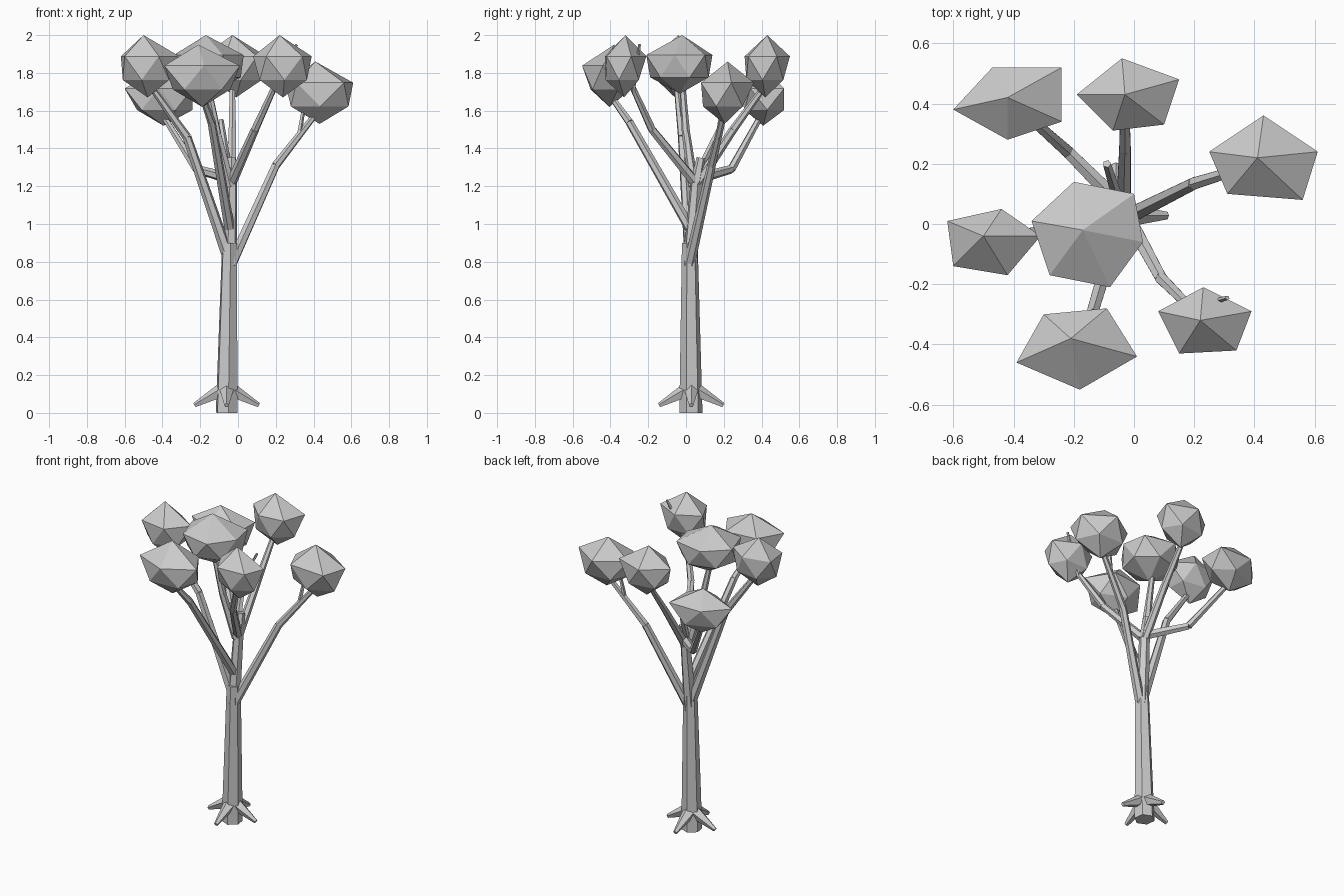
import bpy
import bmesh
from mathutils import Vector

default = bpy.data.objects.get("Cube")
if default:
    bpy.data.objects.remove(default, do_unlink=True)

# One plain grey for wood and foliage
grey = bpy.data.materials.new("plain grey")
grey.use_nodes = True
colour = (0.6, 0.6, 0.6, 1)
grey.diffuse_color = colour
grey.node_tree.nodes["Principled BSDF"].inputs["Base Color"].default_value = colour


def finish(name, bm):
    """Turn a bmesh into a flat shaded object."""
    bmesh.ops.recalc_face_normals(bm, faces=bm.faces)
    mesh = bpy.data.meshes.new(name)
    bm.to_mesh(mesh)
    bm.free()
    mesh.materials.append(grey)
    obj = bpy.data.objects.new(name, mesh)
    bpy.context.collection.objects.link(obj)
    return obj


def limb(name, points, start, end, sides=6):
    """Separate tapered prisms laid end to end along a path."""
    points = [Vector(p) for p in points]
    count = len(points) - 1
    bm = bmesh.new()
    for i in range(count):
        a, b = points[i], points[i + 1]
        axis = b - a
        turn = axis.to_track_quat("Z", "Y").to_matrix().to_4x4()
        turn.translation = (a + b) / 2
        bmesh.ops.create_cone(
            bm, cap_ends=True, segments=sides, depth=axis.length, matrix=turn,
            radius1=start + (end - start) * i / count,
            radius2=start + (end - start) * (i + 1) / count)
    return finish(name, bm)


def foliage(name, apex, bottom, outline):
    """Faceted clump: apex, wide ring, half-step lower ring, bottom point."""
    top = apex[2]
    height = top - bottom
    count = len(outline)
    middle = sum((Vector(p) for p in outline), Vector((0, 0))) / count
    bm = bmesh.new()
    tip = bm.verts.new(apex)
    base = bm.verts.new((middle.x, middle.y, bottom))
    upper, lower = [], []
    for i, p in enumerate(outline):
        mid = (Vector(p) + Vector(outline[(i + 1) % count])) / 2
        upper.append(bm.verts.new((p[0], p[1], top - height * 0.34)))
        lower.append(bm.verts.new((mid.x, mid.y, top - height * 0.72)))
    for i in range(count):
        j = (i + 1) % count
        bm.faces.new((tip, upper[i], upper[j]))
        bm.faces.new((upper[i], lower[i], upper[j]))
        bm.faces.new((upper[j], lower[i], lower[j]))
        bm.faces.new((base, lower[j], lower[i]))
    return finish(name, bm)


# Trunk and central leader
limb("trunk", [(-.06, .026, 0), (-.045, .02, .9)], .062, .042)
limb("leader", [(-.045, .02, .78), (-.035, .055, 1.22), (-.035, .08, 1.35)], .04, .024)

# Four roots around the trunk foot
for side, dx, dy in (("left", 1, 0), ("right", -1, 0), ("front", 0, -1), ("back", 0, 1)):
    limb(side + "_root",
         [(-.06 + dx * .03, .028 + dy * .03, .115), (-.06 + dx * .17, .028 + dy * .17, .04)],
         .04, .013, 5)

# Main branches, each running up into its clump
limb("left_branch", [(-.03, .02, .8), (.2, .135, 1.31), (.41, .2, 1.58)], .03, .016)
limb("right_branch", [(-.06, .02, .85), (-.27, -.02, 1.46), (-.47, -.05, 1.74)], .032, .016)
limb("front_branch", [(-.045, .02, .98), (-.14, -.3, 1.54), (-.19, -.4, 1.68)], .028, .016)
limb("front_left_branch", [(-.03, .04, 1.23), (.09, -.18, 1.5), (.2, -.29, 1.74)], .028, .016)
limb("back_branch", [(-.035, .05, 1.2), (-.03, .25, 1.5), (-.03, .41, 1.72)], .028, .016)
limb("middle_branch", [(-.04, .04, 1.2), (-.11, 0, 1.48), (-.16, -.02, 1.74)], .028, .016)
limb("back_right_branch", [(-.04, .06, 1.24), (-.22, .24, 1.29), (-.4, .4, 1.58)], .03, .016)

# Bare twigs
limb("left_twig", [(.32, .17, 1.45), (.35, .19, 1.63)], .014, .01, 5)
limb("back_twig", [(-.05, .07, 1.28), (-.09, .2, 1.55)], .02, .014, 5)
limb("front_left_twig", [(.19, -.28, 1.7), (.31, -.245, 1.95)], .012, .008, 5)

# Foliage clumps
foliage("back_right_foliage", (-.42, .42, 1.82), 1.52,
        [(-.47, .52), (-.24, .52), (-.24, .34), (-.42, .28), (-.6, .38)])
foliage("back_foliage", (-.03, .43, 2), 1.67,
        [(-.04, .55), (.15, .48), (.1, .33), (-.07, .31), (-.19, .43)])
foliage("left_foliage", (.41, .22, 1.86), 1.53,
        [(.43, .36), (.61, .24), (.56, .08), (.31, .1), (.25, .24)])
foliage("middle_foliage", (-.17, -.02, 2), 1.69,
        [(-.2, .14), (0, .1), (.03, -.06), (-.08, -.21), (-.28, -.17), (-.34, .01)])
foliage("right_foliage", (-.5, -.04, 2), 1.67,
        [(-.44, .05), (-.31, -.04), (-.42, -.17), (-.6, -.14), (-.62, .01)])
foliage("front_foliage", (-.21, -.38, 1.95), 1.62,
        [(-.3, -.3), (-.09, -.28), (.01, -.44), (-.18, -.55), (-.39, -.46)])
foliage("front_left_foliage", (.22, -.32, 2), 1.67,
        [(.23, -.21), (.39, -.29), (.34, -.42), (.15, -.43), (.08, -.29)])
